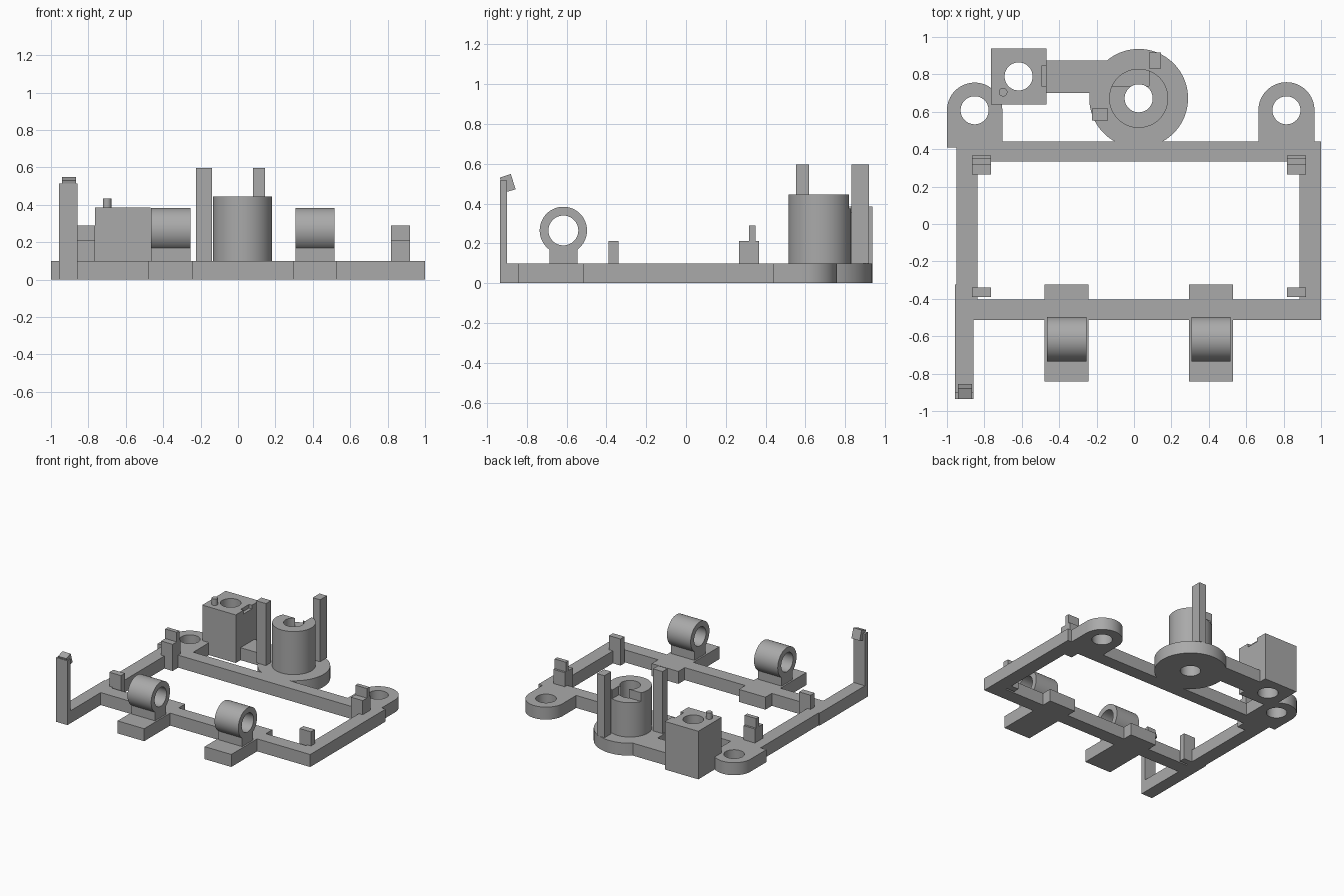
import bpy, bmesh, math
from mathutils import Matrix

old = bpy.data.objects.get("Cube")
if old:
    bpy.data.objects.remove(old, do_unlink=True)

grey = bpy.data.materials.new("plain grey")
grey.use_nodes = True
grey.diffuse_color = (0.4, 0.4, 0.4, 1)
grey.node_tree.nodes["Principled BSDF"].inputs["Base Color"].default_value = (0.4, 0.4, 0.4, 1)

T = 0.10  # plate thickness


def finish(name, bm):
    bmesh.ops.recalc_face_normals(bm, faces=bm.faces)
    mesh = bpy.data.meshes.new(name)
    bm.to_mesh(mesh)
    bm.free()
    mesh.materials.append(grey)
    ob = bpy.data.objects.new(name, mesh)
    bpy.context.collection.objects.link(ob)
    return ob


def box(name, x0, x1, y0, y1, z0, z1):
    bm = bmesh.new()
    bmesh.ops.create_cube(bm, size=1)
    for v in bm.verts:
        v.co.x = x1 if v.co.x > 0 else x0
        v.co.y = y1 if v.co.y > 0 else y0
        v.co.z = z1 if v.co.z > 0 else z0
    return finish(name, bm)


def cylinder(name, x, y, r, z0, z1, segments=64):
    bm = bmesh.new()
    bmesh.ops.create_cone(bm, cap_ends=True, segments=segments, radius1=r, radius2=r,
                          depth=z1 - z0, matrix=Matrix.Translation((x, y, (z0 + z1) / 2)))
    return finish(name, bm)


def extrude(name, points, offset):
    bm = bmesh.new()
    face = bm.faces.new([bm.verts.new(p) for p in points])
    out = bmesh.ops.extrude_face_region(bm, geom=[face])
    verts = [g for g in out["geom"] if isinstance(g, bmesh.types.BMVert)]
    bmesh.ops.translate(bm, verts=verts, vec=offset)
    return finish(name, bm)


def combine(target, others, operation):
    for other in others:
        mod = target.modifiers.new(operation, "BOOLEAN")
        mod.operation = operation
        mod.solver = "EXACT"
        mod.object = other
        bpy.context.view_layer.objects.active = target
        bpy.ops.object.modifier_apply(modifier=mod.name)
        bpy.data.objects.remove(other, do_unlink=True)


def smooth(ob):
    bpy.ops.object.select_all(action="DESELECT")
    ob.select_set(True)
    bpy.context.view_layer.objects.active = ob
    bpy.ops.object.shade_smooth_by_angle(angle=math.radians(30))


def ear(name, x, y, r, y_base):
    arc = [(x + r * math.cos(math.pi * i / 32), y + r * math.sin(math.pi * i / 32), 0)
           for i in range(33)]
    return extrude(name, arc + [(x - r, y_base, 0), (x + r, y_base, 0)], (0, 0, T))


# Base plate: rectangular frame, rounded ears, round foot, link and ring pads
HUB = (0.025, 0.672)
EARS = ((-0.852, 0.608, 0.148, 0.41), (0.815, 0.608, 0.15, 0.36))
PADS = (-0.36, 0.412)
HOLE = 0.075
plate = box("base_frame", -0.948, 1.0, -0.514, 0.44, 0, T)
combine(plate, [box("opening", -0.838, 0.886, -0.404, 0.335, -0.1, 0.3)], "DIFFERENCE")
parts = [ear("ear", *e) for e in EARS]
parts.append(cylinder("foot", *HUB, 0.264, 0, T, 96))
parts.append(box("link", -0.5, -0.1, 0.70, 0.875, 0, T))
parts.append(box("front_arm", -0.957, -0.857, -0.935, -0.323, 0, T))
parts += [box("pad", x - 0.118, x + 0.118, -0.842, -0.323, 0, T) for x in PADS]
combine(plate, parts, "UNION")
combine(plate, [cylinder("hole", x, y, HOLE, -0.1, 0.3) for x, y in
                [HUB] + [e[:2] for e in EARS]], "DIFFERENCE")
smooth(plate)

# Notched hollow barrel on the round foot
barrel = cylinder("barrel", *HUB, 0.158, T, 0.445)
combine(barrel, [cylinder("bore", *HUB, HOLE, 0, 0.6),
                 box("notch", -0.3, 0.08, 0.738, 1.0, 0.375, 0.6)], "DIFFERENCE")
smooth(barrel)

# Tall posts beside the barrel
box("back_post", 0.08, 0.145, 0.832, 0.918, T, 0.597)
box("side_post", -0.225, -0.14, 0.553, 0.618, T, 0.597)

# Square block with a vertical hole, a side notch and a locating pin
block = box("square_block", -0.765, -0.468, 0.64, 0.937, 0, 0.385)
combine(block, [cylinder("bore", -0.617, 0.789, HOLE, -0.1, 0.6),
                box("notch", -0.494, -0.4, 0.738, 0.845, 0.355, 0.6)], "DIFFERENCE")
smooth(block)
smooth(cylinder("locating_pin", -0.70, 0.705, 0.023, 0.38, 0.435, 32))

# Horizontal rings on pedestals
RY, RZ = -0.616, 0.265
for side, x in zip(("right", "left"), PADS):
    ring = cylinder("ring_" + side, 0, 0, 0.119, -0.105, 0.105)
    combine(ring, [cylinder("bore", 0, 0, HOLE, -0.3, 0.3)], "DIFFERENCE")
    ring.data.transform(Matrix.Translation((x, RY, RZ)) @ Matrix.Rotation(math.pi / 2, 4, "Y"))
    smooth(ring)
    pedestal = box("ring_pedestal_" + side, x - 0.105, x + 0.105, RY - 0.07, RY + 0.07, T, 0.22)
    cut = cylinder("cut", 0, 0, 0.11, -0.3, 0.3)
    cut.data.transform(Matrix.Translation((x, RY, RZ)) @ Matrix.Rotation(math.pi / 2, 4, "Y"))
    combine(pedestal, [cut], "DIFFERENCE")

# Corner clips
for side, x in (("right", -0.867), ("left", 0.818)):
    box("front_clip_" + side, x, x + 0.102, -0.39, -0.34, 0, 0.213)
    box("rear_clip_" + side, x, x + 0.102, 0.265, 0.366, 0, 0.213)
    box("rear_clip_tab_" + side, x, x + 0.102, 0.317, 0.35, 0.213, 0.29)

# Upright latch with a tilted catch at the end of the front arm
box("latch_post", -0.957, -0.857, -0.935, -0.898, T, 0.515)
extrude("latch_catch", [(-0.94, -0.935, 0.53), (-0.94, -0.88, 0.549),
                        (-0.94, -0.856, 0.472), (-0.94, -0.913, 0.455)], (0.073, 0, 0))
